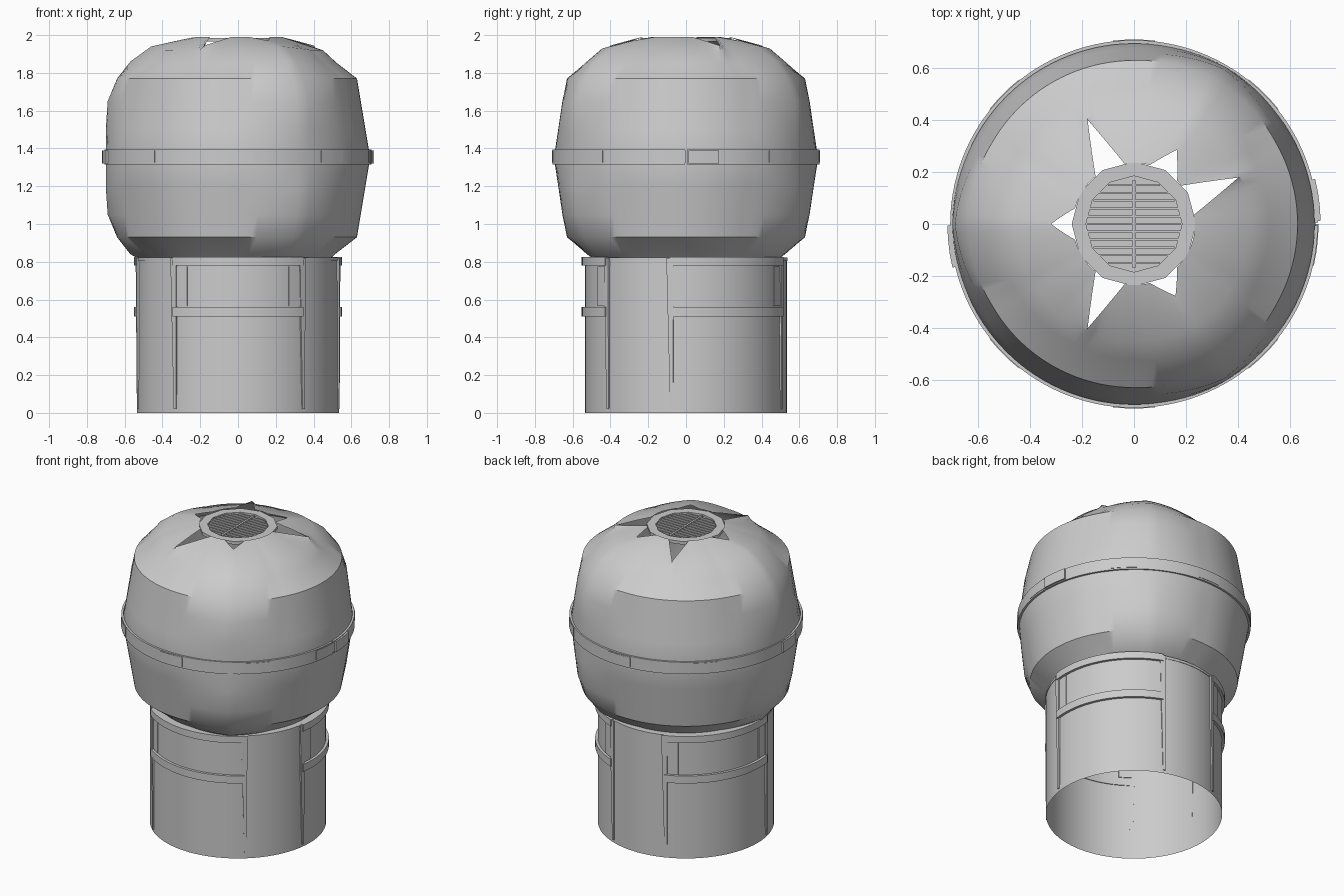
import bpy, bmesh
from math import radians, sin, cos

if "Cube" in bpy.data.objects:
    bpy.data.objects.remove(bpy.data.objects["Cube"])


def finish(name, bm, angle=30):
    bmesh.ops.recalc_face_normals(bm, faces=bm.faces)
    me = bpy.data.meshes.new(name)
    bm.to_mesh(me)
    bm.free()
    ob = bpy.data.objects.new(name, me)
    bpy.context.collection.objects.link(ob)
    bpy.ops.object.select_all(action='DESELECT')
    ob.select_set(True)
    bpy.context.view_layer.objects.active = ob
    bpy.ops.object.shade_smooth_by_angle(angle=radians(angle))
    return ob


def polar(r, deg, z):
    return (r * cos(radians(deg)), r * sin(radians(deg)), z)


def bridge(bm, rows, closed=True):
    """Skin a list of vertex rows with quads."""
    for lo, hi in zip(rows, rows[1:]):
        n = len(lo)
        for i in range(n if closed else n - 1):
            j = (i + 1) % n
            bm.faces.new((lo[i], lo[j], hi[j], hi[i]))


def arc_slab(name, a0, a1, z0, z1, r0, r1, step=4):
    """Curved bar with a rectangular section, or a full ring at 360 degrees."""
    full = a1 - a0 >= 360
    n = max(2, round((a1 - a0) / step))
    section = [(r0, z0), (r1, z0), (r1, z1), (r0, z1)]
    bm = bmesh.new()
    cuts = [[bm.verts.new(polar(r, a0 + (a1 - a0) * i / n, z)) for r, z in section]
            for i in range(n if full else n + 1)]
    bridge(bm, cuts + cuts[:1] if full else cuts)
    if not full:
        bm.faces.new(cuts[0])
        bm.faces.new(cuts[-1])
    return finish(name, bm)


def box(name, x0, x1, y0, y1, z0, z1):
    bm = bmesh.new()
    bmesh.ops.create_cube(bm, size=1)
    for v in bm.verts:
        v.co = ((x0 + x1) / 2 + v.co.x * (x1 - x0),
                (y0 + y1) / 2 + v.co.y * (y1 - y0),
                (z0 + z1) / 2 + v.co.z * (z1 - z0))
    return finish(name, bm)


# Open cylindrical base
bm = bmesh.new()
bridge(bm, [[bm.verts.new(polar(0.535, 4 * i, z)) for i in range(90)] for z in (0, 0.82)])
finish("base_wall", bm)
arc_slab("base_lip", 0, 360, 0.805, 0.822, 0.49, 0.538)

# Three framed panels around the base, each with rims, end plates and posts
for k, mid in enumerate((-90, 30, 150)):
    a, b = mid - 39, mid + 39
    arc_slab(f"upper_rim_{k}", a, b, 0.78, 0.825, 0.53, 0.552)
    arc_slab(f"lower_rim_{k}", a, b, 0.51, 0.56, 0.53, 0.552)
    for side, edge in (("left", a), ("right", b)):
        s = 1 if edge == a else -1
        e0, e1 = sorted((edge + s * 0.5, edge + s * 9))
        arc_slab(f"end_plate_{side}_{k}", e0, e1, 0.565, 0.775, 0.53, 0.541)
        post = arc_slab(f"post_{side}_{k}", edge - 2, edge + 2, 0.02, 0.82, 0.53, 0.546)
        # Posts narrow toward the floor
        cx, cy, _ = polar(0.54, edge + 1.5, 0)
        for v in post.data.vertices:
            if v.co.z < 0.1:
                v.co.x += (cx - v.co.x) * 0.6
                v.co.y += (cy - v.co.y) * 0.6

# Dome: round profile at three seams, faceted profile between them
seam = [(0.46, -0.57), (0.57, -0.51), (0.64, -0.42), (0.69, -0.30), (0.70, -0.15), (0.70, 0),
        (0.70, 0.15), (0.69, 0.30), (0.64, 0.42), (0.57, 0.51), (0.46, 0.59)]
facet = [(0.46, -0.56), (0.52, -0.505), (0.63, -0.42), (0.65, -0.30), (0.675, -0.15), (0.70, 0),
         (0.675, 0.15), (0.65, 0.30), (0.63, 0.42), (0.52, 0.505), (0.45, 0.57)]
tips = {24: 0.44, 60: 0.33, 114: 0.44, 180: 0.32, 246: 0.44, 300: 0.32}


def hole_radius(deg):
    """Star-shaped opening at the crown."""
    best = 0.235
    for t, r in tips.items():
        d = abs(deg - t) / 15
        if d < 1:
            best = max(best, 1 / ((1 - d) / r + d / 0.235))
    return best


bm = bmesh.new()
rows = []
angles = range(0, 360, 3)
for (rs, zs), (rf, zf) in zip(seam, facet):
    row = []
    for a in angles:
        w = max(0, 1 - abs((a - 60 + 60) % 120 - 60) / 30)
        row.append(bm.verts.new(polar(rf + (rs - rf) * w, a, 1.35 + zf + (zs - zf) * w)))
    rows.append(row)
rows.append([bm.verts.new(polar(hole_radius(a), a, 1.94 + (0.46 - hole_radius(a)) * 0.22))
             for a in angles])
bridge(bm, rows)
finish("dome_shell", bm, 35)

# Crown vent: twelve-sided ring, disc and thin bars
arc_slab("vent_ring", 0, 360, 1.965, 1.985, 0.185, 0.24, step=30)
bm = bmesh.new()
bmesh.ops.create_circle(bm, cap_ends=True, segments=12, radius=0.2)
bmesh.ops.translate(bm, verts=bm.verts, vec=(0, 0, 1.972))
finish("vent_disc", bm)
for i in range(-5, 6):
    y = i * 0.03
    half = (0.18 ** 2 - y * y) ** 0.5
    box(f"vent_bar_{i + 5}", -half, half, y - 0.004, y + 0.004, 1.97, 1.982)
box("vent_cross_bar", -0.006, 0.006, -0.17, 0.17, 1.97, 1.984)

# Waist band, split at the right side, with clamp blocks
arc_slab("waist_band", 0.5, 359.5, 1.315, 1.395, 0.695, 0.708, step=3)
for k, a in enumerate((45, 90, 135, 225, 270, 315, 353.5)):
    arc_slab(f"band_block_{k}", a - 6.5, a + 6.5, 1.325, 1.388, 0.70, 0.711)
for k, a in enumerate((7.5, 187)):
    arc_slab(f"band_clamp_{k}", a - 6.5, a + 6.5, 1.32, 1.39, 0.70, 0.719)
